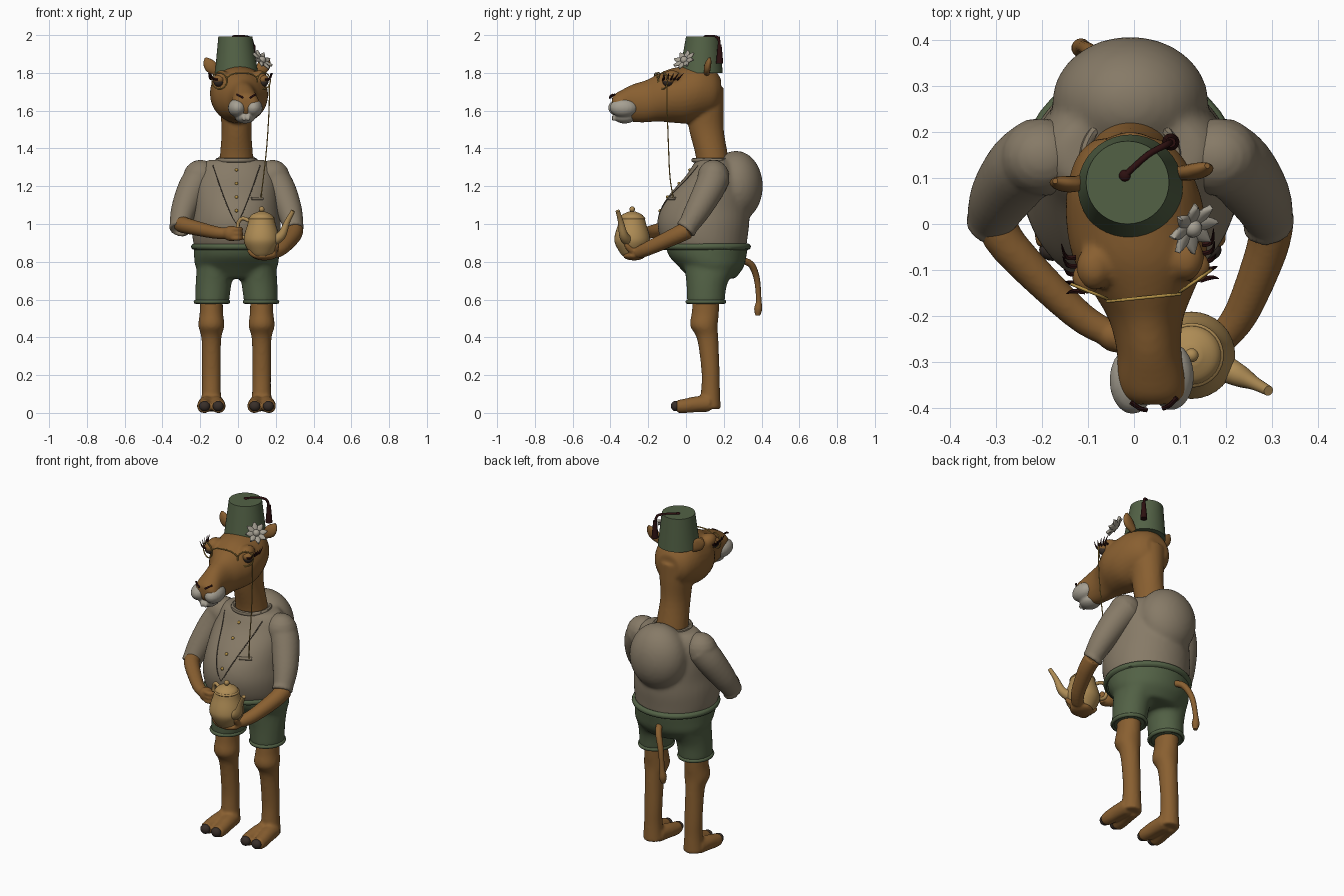
import bpy, bmesh, math
from mathutils import Vector, Matrix
from mathutils.bvhtree import BVHTree

cube = bpy.data.objects.get("Cube")
if cube:
    bpy.data.objects.remove(cube)

X, Y, Z = Vector((1, 0, 0)), Vector((0, 1, 0)), Vector((0, 0, 1))
MID = -.008
SIDES = (-1, 1)


def material(name, red, green, blue):
    mat = bpy.data.materials.new(name)
    mat.use_nodes = True
    mat.diffuse_color = (red, green, blue, 1)
    shader = next(n for n in mat.node_tree.nodes if n.type == 'BSDF_PRINCIPLED')
    shader.inputs["Base Color"].default_value = (red, green, blue, 1)
    return mat


fur = material("brown fur", .25, .115, .03)
shirt = material("grey beige shirt", .24, .195, .135)
seam = material("dark seam", .05, .04, .03)
green = material("olive green cloth", .085, .12, .06)
pale = material("pale muzzle", .38, .35, .29)
clay = material("golden clay", .42, .26, .09)
gold = material("gold metal", .45, .28, .06)
maroon = material("dark maroon", .025, .005, .005)
horn = material("dark nail", .04, .028, .022)


def spline(rows, steps):
    """Catmull-Rom samples through rows of position and radii."""
    rows = [Vector(r if len(r) > 4 else (*r, r[3])) for r in rows]
    ends = [rows[0]] + rows + [rows[-1]]
    out = []
    for i in range(len(rows) - 1):
        a, b, c, d = ends[i:i + 4]
        for k in range(steps):
            t = k / steps
            out.append(b + (c - a) * t / 2 + (a - b * 2.5 + c * 2 - d / 2) * t * t
                       + (b * 1.5 - a / 2 - c * 1.5 + d / 2) * t ** 3)
    return out + [rows[-1]]


def tube(bm, rows, axis=None, ref=Y, seg=24, steps=4):
    """Elliptical sections swept along a smooth path."""
    path = spline(rows, steps)
    rings = []
    for i, p in enumerate(path):
        ahead, behind = path[min(i + 1, len(path) - 1)], path[max(i - 1, 0)]
        along = axis or (Vector(ahead[:3]) - Vector(behind[:3])).normalized()
        side = along.cross(ref).normalized()
        up = side.cross(along)
        ring = []
        for k in range(seg):
            a = math.tau * k / seg
            ring.append(bm.verts.new(Vector(p[:3]) + side * math.cos(a) * p[3] + up * math.sin(a) * p[4]))
        rings.append(ring)
    for low, high in zip(rings, rings[1:]):
        for k in range(seg):
            n = (k + 1) % seg
            bm.faces.new((low[k], low[n], high[n], high[k]))
    bm.faces.new(rings[0][::-1])
    bm.faces.new(rings[-1])


def ball(bm, centre, radii, seg=20):
    radii = radii if isinstance(radii, tuple) else (radii,) * 3
    place = Matrix.Translation(centre) @ Matrix.Diagonal((*radii, 1))
    bmesh.ops.create_uvsphere(bm, u_segments=seg, v_segments=seg // 2, radius=1, matrix=place)


def hoop(bm, centre, a, b, r, normal=Z, seg=40):
    """Elliptical torus facing along the normal."""
    turn = Vector(normal).to_track_quat('Z', 'Y').to_matrix()
    grid = []
    for i in range(seg):
        u = math.tau * i / seg
        row = []
        for j in range(8):
            v = math.tau * j / 8
            w = r * math.cos(v)
            spot = Vector(((a + w) * math.cos(u), (b + w) * math.sin(u), r * math.sin(v)))
            row.append(bm.verts.new(Vector(centre) + turn @ spot))
        grid.append(row)
    for i in range(seg):
        for j in range(8):
            m, n = (i + 1) % seg, (j + 1) % 8
            bm.faces.new((grid[i][j], grid[m][j], grid[m][n], grid[i][n]))


def finish(bm, name, mat, voxel=0, relax=4):
    """Make the object; a voxel size fuses its pieces softly."""
    bmesh.ops.recalc_face_normals(bm, faces=bm.faces)
    mesh = bpy.data.meshes.new(name)
    bm.to_mesh(mesh)
    bm.free()
    mesh.materials.append(mat)
    obj = bpy.data.objects.new(name, mesh)
    bpy.context.collection.objects.link(obj)
    bpy.ops.object.select_all(action='DESELECT')
    obj.select_set(True)
    bpy.context.view_layer.objects.active = obj
    bpy.ops.object.shade_smooth_by_angle(angle=math.radians(45))
    if voxel:
        fuse = obj.modifiers.new("fuse", 'REMESH')
        fuse.mode, fuse.voxel_size, fuse.use_smooth_shade = 'VOXEL', voxel, True
        soft = obj.modifiers.new("soften", 'SMOOTH')
        soft.factor, soft.iterations = .5, relax
    return obj


def head_point(s, x, y, z):
    """Mirrored point on the slightly turned head."""
    return (x * s + .1 * (.1 - y) - .005, y + .1 * x * s, z)


# Torso with hump
bm = bmesh.new()
tube(bm, [(MID, .105, .87, .222, .215), (MID, .095, .92, .232, .23), (MID, .092, 1, .235, .243),
          (MID, .1, 1.08, .226, .235), (MID, .12, 1.16, .22, .205), (MID, .145, 1.25, .21, .15),
          (MID, .15, 1.31, .19, .115), (MID, .15, 1.34, .15, .095)], axis=Z, seg=40)
ball(bm, (MID, .265, 1.2), (.17, .142, .188), 32)
torso = finish(bm, "shirt_torso", shirt, .012, 8)
bm = bmesh.new()
hoop(bm, (MID, .14, 1.338), .1, .1, .012)
finish(bm, "collar", shirt)

# Shirt seams and buttons laid on the chest
chest = BVHTree.FromObject(torso, bpy.context.evaluated_depsgraph_get())


def on_chest(x, z):
    hit = chest.ray_cast(Vector((x, -2, z)), Y)[0]
    return (x, hit.y if hit else 0, z)


bm = bmesh.new()
for s in SIDES:
    line = []
    for k in range(9):
        t = k / 8
        line.append((*on_chest(MID + s * .125 * t ** .8, 1 + .31 * t), .0025))
    tube(bm, line, seg=6, ref=X)
finish(bm, "waistcoat_seams", seam)
bm = bmesh.new()
for k in range(4):
    ball(bm, on_chest(MID, 1.07 + .072 * k), .009, 12)
finish(bm, "buttons", gold)

# Shorts
bm = bmesh.new()
tube(bm, [(MID, .11, .89, .225, .22), (MID, .115, .83, .225, .205), (MID, .135, .77, .215, .17),
          (MID, .14, .71, .16, .12)], axis=Z, seg=40)
for s in SIDES:
    tube(bm, [(MID + s * .11, .13, .78, .1, .14), (MID + s * .122, .11, .68, .095, .108),
              (MID + s * .13, .105, .58, .09, .1)], axis=Z)
finish(bm, "shorts", green, .012, 6)
bm = bmesh.new()
hoop(bm, (MID, .105, .88), .224, .222, .017)
for s in SIDES:
    hoop(bm, (MID + s * .13, .105, .588), .086, .097, .011)
finish(bm, "waistband_and_hems", green)

# Legs, feet and nails
for s, side in zip(SIDES, ("right", "left")):
    cx = MID + s * .133
    bm = bmesh.new()
    tube(bm, [(cx, .11, .64, .06, .07), (cx, .102, .53, .062, .072), (cx, .095, .46, .069, .073),
              (cx, .115, .39, .052, .056), (cx, .13, .22, .05, .048), (cx, .13, .12, .05, .05),
              (cx, .128, .02, .058, .056)], axis=Z)
    nails = bmesh.new()
    for t in SIDES:
        tube(bm, [(cx + t * .02, .12, .05, .045), (cx + t * .03, .05, .045, .042),
                  (cx + t * .038, -.01, .036, .038), (cx + t * .038, -.05, .034, .034)], ref=Z)
        ball(nails, (cx + t * .036, -.056, .036), (.029, .024, .027))
    for v in bm.verts:
        v.co.z = max(v.co.z, 0)
    finish(bm, side + "_leg", fur, .009, 5)
    finish(nails, side + "_toenails", horn)

    # Sleeve with rolled cuff
    bm = bmesh.new()
    ball(bm, (MID + s * .19, .145, 1.25), (.092, .085, .09))
    tube(bm, [(MID + s * .19, .15, 1.25, .085), (MID + s * .235, .12, 1.18, .08),
              (MID + s * .28, .06, 1.07, .068), (MID + s * .303, .005, .98, .052)])
    hoop(bm, (MID + s * .3, .002, .975), .046, .046, .013, (s * .2, -.6, -.75))
    finish(bm, side + "_sleeve", shirt, .009, 3)

# Arms and hands
bm = bmesh.new()
tube(bm, [(-.3, .01, 1, .045), (-.27, -.05, .99, .042), (-.13, -.19, .957, .034), (-.06, -.235, .95, .03)], ref=Z)
ball(bm, (-.035, -.245, .95), (.045, .035, .042))
for k in range(3):
    z = .925 + k * .024
    tube(bm, [(-.03, -.265, z, .014), (0, -.268, z, .014), (.02, -.245, z, .012)], ref=Z, seg=12)
finish(bm, "right_arm", fur, .007)
bm = bmesh.new()
tube(bm, [(.3, .01, .97, .048), (.287, -.06, .935, .045), (.235, -.19, .875, .038), (.19, -.25, .848, .033)], ref=Z)
ball(bm, (.14, -.275, .832), (.068, .06, .025))
for k in range(3):
    y = -.255 - k * .03
    tube(bm, [(.15, y, .83, .016), (.085, y, .835, .015), (.055, y, .865, .012)], ref=Y, seg=12)
tube(bm, [(.18, -.26, .845, .02), (.2, -.3, .87, .017), (.205, -.32, .9, .013)], ref=X, seg=12)
finish(bm, "left_arm", fur, .007)

# Teapot
px, py = .125, -.285
bm = bmesh.new()
tube(bm, [(px, py, .83, .05), (px, py, .85, .066), (px, py, .9, .092), (px, py, .94, .092), (px, py, 1, .074),
          (px, py, 1.03, .066), (px, py, 1.05, .052), (px, py, 1.065, .02)], axis=Z, seg=32)
hoop(bm, (px, py, 1.03), .064, .064, .006)
ball(bm, (px, py, 1.078), .015)
tube(bm, [(.18, -.305, .91, .032), (.23, -.33, .94, .024), (.26, -.345, 1.01, .015), (.292, -.362, 1.07, .011)])
tube(bm, [(.06, -.255, .92, .011), (.01, -.235, .94, .01), (0, -.23, 1, .01), (.025, -.24, 1.03, .01),
          (.07, -.26, 1.01, .011)], seg=12)
finish(bm, "teapot", clay)

# Neck and head
bm = bmesh.new()
tube(bm, [(MID, .145, 1.27, .095, .09), (MID, .137, 1.36, .088, .086), (MID, .108, 1.5, .079, .092),
          (MID, .1, 1.62, .09, .1), (MID, .095, 1.72, .1, .105)], axis=Z)
profile = [(.185, 1.7, .07, .07), (.15, 1.7, .112, .115), (.08, 1.7, .142, .145), (0, 1.685, .152, .152),
           (-.08, 1.68, .143, .143), (-.15, 1.668, .108, .125), (-.21, 1.65, .08, .112), (-.28, 1.64, .07, .1),
           (-.34, 1.632, .075, .078), (-.375, 1.635, .065, .055), (-.392, 1.64, .04, .03)]
tube(bm, [(*head_point(0, 0, y, z), w, h) for y, z, w, h in profile], axis=-Y, ref=Z, seg=32)
for s in SIDES:
    ball(bm, head_point(s, .1, -.085, 1.775), (.04, .05, .04))
finish(bm, "head_and_neck", fur, .009, 5)

# Pale lips, chin and teeth
bm = bmesh.new()
for s in SIDES:
    ball(bm, head_point(s, .042, -.335, 1.615), (.05, .074, .05))
    ball(bm, head_point(s, .012, -.385, 1.56), (.01, .008, .016))
ball(bm, head_point(0, 0, -.325, 1.567), (.055, .06, .035))
finish(bm, "muzzle", pale, .006, 3)

# Face details on each side
nostrils, eyes, lids, lashes, ears, frames = [bmesh.new() for _ in range(6)]
for s in SIDES:
    tube(nostrils, [(*head_point(s, x, y, z), .005) for x, y, z in
                    ((.018, -.402, 1.667), (.032, -.397, 1.677), (.05, -.382, 1.686))], ref=Z, seg=8)
    ball(eyes, head_point(s, .118, -.108, 1.755), .028)
    ball(lids, head_point(s, .117, -.105, 1.765), (.032, .034, .026))
    for k in range(5):
        y = -.135 + k * .019
        tube(lashes, [(*head_point(s, .125 + k * .003, y, 1.765), .006),
                      (*head_point(s, .15 + k * .002, y + .004, 1.77), .005),
                      (*head_point(s, .165, y + k * .008, 1.8), .001)], seg=6)
    tube(ears, [(*head_point(s, .1, .1, 1.8), .02, .015), (*head_point(s, .135, .1, 1.83), .034, .018),
                (*head_point(s, .155, .105, 1.858), .026, .014), (*head_point(s, .165, .11, 1.88), .006)], seg=16)
    hoop(frames, head_point(s, .117, -.134, 1.758), .043, .043, .0035, (s * .48 + .1, -.88 + s * .05, 0))
tube(frames, [(*head_point(s, x, -.16, z), .0035) for s, x, z in
              ((-1, .08, 1.775), (-1, .04, 1.797), (1, .04, 1.797), (1, .08, 1.775))], ref=Z, seg=8)
for piece, name, mat in ((nostrils, "nostrils", maroon), (eyes, "eyes", horn), (lids, "eyelids", fur),
                         (lashes, "eyelashes", maroon), (ears, "ears", fur), (frames, "spectacles", gold)):
    finish(piece, name, mat)

# Spectacle chain and its pin
bm = bmesh.new()
pin = on_chest(.12, 1.13)
tube(bm, [(.165, -.1, 1.74, .003), (.165, -.1, 1.62, .003), (.153, -.093, 1.42, .003),
          (.135, -.085, 1.25, .003), (*pin, .003)], seg=8)
finish(bm, "spectacle_chain", gold)
bm = bmesh.new()
tube(bm, [(*on_chest(x, 1.135), .009) for x in (.07, .1, .13)], ref=Z, seg=10)
finish(bm, "chain_pin", shirt)

# Hat and tassel
bm = bmesh.new()
tube(bm, [(MID, .08, 1.8, .114), (-.014, .09, 1.992, .09)], axis=Z, seg=40)
finish(bm, "hat", green)
bm = bmesh.new()
ball(bm, (-.02, .105, 1.99), (.013, .013, .01))
tube(bm, [(-.02, .105, 1.992, .007), (.03, .15, 1.993, .007), (.07, .172, 1.98, .007), (.08, .178, 1.93, .007)], seg=10)
tube(bm, [(.08, .177, 1.95, .011), (.08, .178, 1.92, .013), (.08, .178, 1.85, .019)], seg=12)
finish(bm, "tassel", maroon)

# Flower beside the hat
bm = bmesh.new()
heart, facing = Vector((.122, -.005, 1.862)), Vector((.6, -.45, .65)).normalized()
across = facing.cross(Z).normalized()
rise = across.cross(facing)
for k in range(8):
    a = math.tau * k / 8
    out = across * math.cos(a) + rise * math.sin(a)
    petal = []
    for reach, wide in ((0, .012), (.03, .017), (.048, .012), (.062, .002)):
        petal.append((*(heart + out * reach + facing * reach * .25), wide, .008))
    tube(bm, petal, ref=facing, seg=10)
ball(bm, heart + facing * .01, .02)
finish(bm, "flower", pale)

# Tail
bm = bmesh.new()
tube(bm, [(-.03, .29, .81, .018), (-.06, .345, .785, .018), (-.095, .375, .71, .016), (-.112, .385, .6, .014),
          (-.115, .382, .55, .021), (-.115, .38, .515, .012)], ref=X, seg=14)
finish(bm, "tail", fur)
